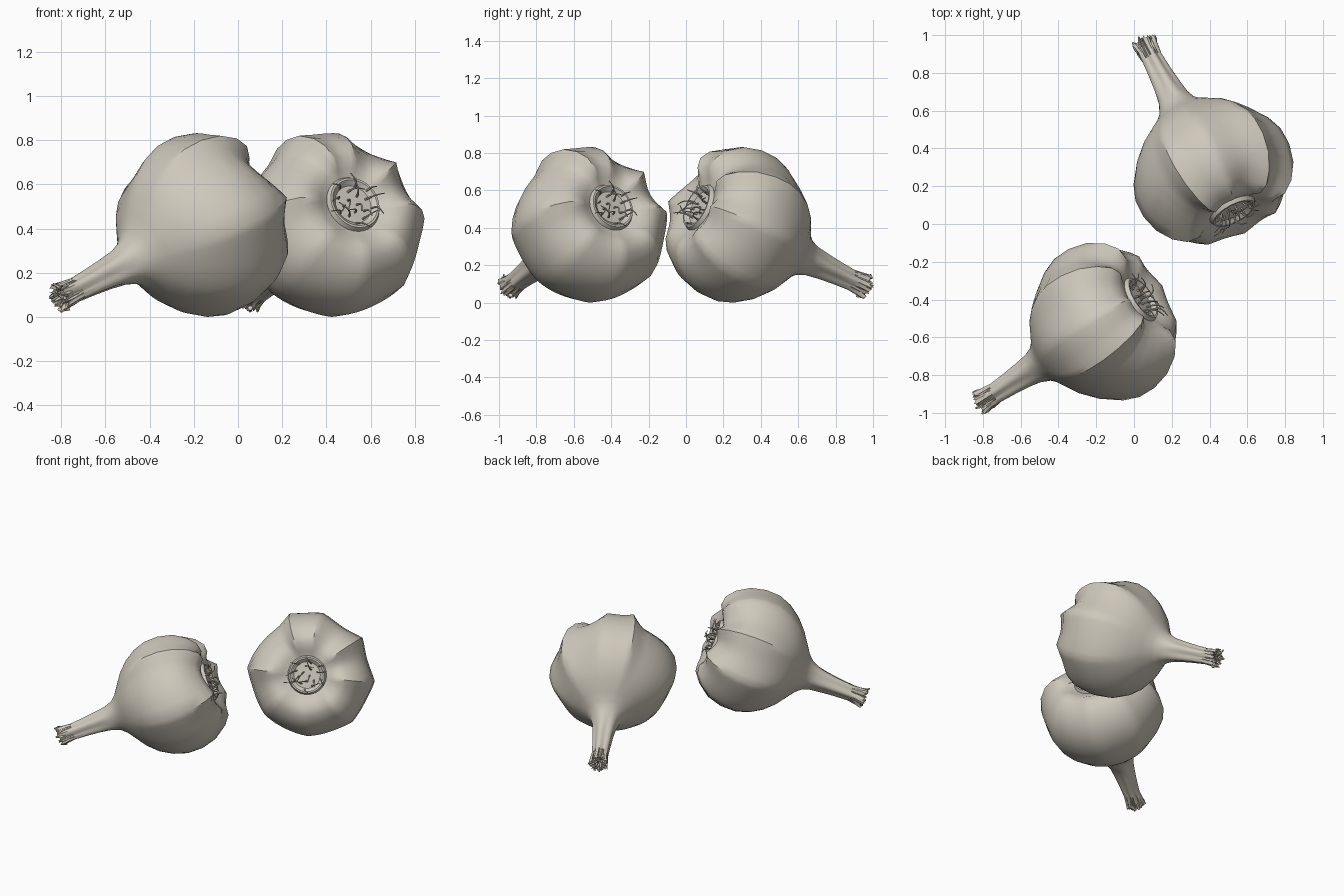
import bpy, bmesh, random
from math import sin, cos, pi, radians
from mathutils import Vector, Matrix

random.seed(4)
cube = bpy.data.objects.get("Cube")
if cube:
    bpy.data.objects.remove(cube)

skin = bpy.data.materials.new("papery_skin")
COLOUR = (0.62, 0.58, 0.50, 1)
skin.use_nodes = True
skin.diffuse_color = COLOUR
skin.node_tree.nodes["Principled BSDF"].inputs["Base Color"].default_value = COLOUR

# Lobes around the bulb: angle in degrees and radius, ridge and valley in turn
LOBES = [(-90, 1.0), (-68, .98), (-47, 1.02), (-25, .98), (-4, 1.03), (18, .93),
         (38, 1.01), (59, .91), (82, 1.0), (97, .99), (112, 1.03), (130, .92),
         (177, 1.03), (200, .96), (224, .99), (247, .97), (270, 1.0)]
# Profile along the axis: distance from the root plate, radius
PROFILE = [(.02, .04), (.02, .09), (.0, .112), (.0, .122), (.022, .132), (.005, .17),
           (-.02, .22), (-.01, .28), (.04, .342), (.12, .395), (.22, .42), (.32, .418),
           (.41, .388), (.49, .338), (.56, .27), (.615, .195), (.655, .14), (.695, .105),
           (.75, .083), (.83, .069), (.92, .06), (1.01, .054), (1.07, .056), (1.11, .062)]
STEPS = 4


def smooth(a, b, x):
    x = min(max((x - a) / (b - a), 0), 1)
    return x * x * (3 - 2 * x)


def lobe_ring():
    """Angles and radius factors, sharp on ridges and round in valleys."""
    ring = []
    for i in range(len(LOBES) - 1):
        (a0, f0), (a1, f1) = LOBES[i], LOBES[i + 1]
        for k in range(STEPS):
            s = k / STEPS
            e = sin(s * pi / 2) if i % 2 == 0 else 1 - cos(s * pi / 2)
            ring.append((radians(a0 + (a1 - a0) * s), f0 + (f1 - f0) * e))
    return ring


def finish(bm, name):
    bmesh.ops.recalc_face_normals(bm, faces=bm.faces)
    mesh = bpy.data.meshes.new(name)
    bm.to_mesh(mesh)
    bm.free()
    mesh.materials.append(skin)
    return mesh


# Bulb and stem as one lofted skin
def make_bulb():
    bm = bmesh.new()
    ring = lobe_ring()
    rows = []
    for t, r in PROFILE:
        amp = smooth(.13, .26, r) if t < .2 else 1 - smooth(.35, .68, t)
        flute = .09 * smooth(.68, .85, t)
        row = []
        for ang, f in ring:
            dent = (1 - f) * amp
            rr = r * (1 - dent) * (1 + flute * cos(5 * ang))
            tt = t + .5 * dent * (1 - smooth(.0, .2, t))
            if t > 1.05:
                rr *= random.uniform(.85, 1.12)
                tt += random.uniform(-.012, .015)
            row.append(bm.verts.new((rr * cos(ang), rr * sin(ang), -tt)))
        rows.append(row)
    # Hollow cut end of the stem
    rows.append([bm.verts.new((v.co.x * .55, v.co.y * .55, -1.085)) for v in rows[-1]])
    n = len(ring)
    for a, b in zip(rows, rows[1:]):
        for i in range(n):
            j = (i + 1) % n
            bm.faces.new((a[i], a[j], b[j], b[i]))
    bm.faces.new(rows[0])
    bm.faces.new(rows[-1])
    return finish(bm, "bulb")


# Dry shreds at the cut end of the stem
def make_shreds():
    bm = bmesh.new()
    for i in range(16):
        ang = i * 2.4
        rad = random.uniform(.015, .058)
        base = Vector((rad * cos(ang), rad * sin(ang), -1.105))
        lean = Vector((cos(ang) * .5, sin(ang) * .5, -1)) + Vector(
            random.uniform(-.6, .6) for _ in range(3))
        mat = Matrix.Translation(base) @ lean.to_track_quat('Z', 'Y').to_matrix().to_4x4()
        bmesh.ops.create_cone(bm, cap_ends=True, segments=5, radius1=.012, radius2=.005,
                              depth=random.uniform(.03, .06), matrix=mat)
    return finish(bm, "stem_shreds")


# Curled rootlets on the root plate
def make_rootlets():
    curve = bpy.data.curves.new("rootlets", 'CURVE')
    curve.dimensions = '3D'
    curve.bevel_depth = .0045
    curve.bevel_resolution = 1
    curve.resolution_u = 4
    for i in range(17):
        ang = i * 2.4
        rad = .1 * ((i + .5) / 17) ** .5
        p = Vector((rad * cos(ang), rad * sin(ang), -.03))
        turn = ang + random.uniform(-1.6, 1.6)
        side = Vector((cos(turn), sin(turn), 0))
        bend = Vector((-side.y, side.x, 0)) * random.uniform(-.04, .04)
        size = random.uniform(.5, 1)
        path = [p, p + Vector((0, 0, .04)) + side * .008,
                p + Vector((0, 0, .04 + .03 * size)) + side * .04 * size + bend * .4,
                p + Vector((0, 0, .03 + .04 * size)) + side * .08 * size + bend]
        spline = curve.splines.new('NURBS')
        spline.points.add(len(path) - 1)
        spline.use_endpoint_u = True
        spline.order_u = 3
        for k, (pt, co) in enumerate(zip(spline.points, path)):
            pt.co = (*co, 1)
            pt.radius = 1.25 - .25 * k
    temp = bpy.data.objects.new("rootlet_helper", curve)
    mesh = bpy.data.meshes.new_from_object(temp)
    bpy.data.objects.remove(temp)
    mesh.materials.clear()
    mesh.materials.append(skin)
    return mesh


def lying(root, azimuth, elevation=23):
    """Frame at the root plate, its z axis pointing out of the root."""
    az, el = radians(azimuth), radians(elevation)
    r = Vector((-sin(az), cos(az), 0))
    u = Vector((cos(az) * cos(el), sin(az) * cos(el), sin(el)))
    mat = Matrix((r, u.cross(r), u)).transposed().to_4x4()
    mat.translation = root
    return mat


meshes = {"bulb": make_bulb(), "stem_shreds": make_shreds(), "rootlets": make_rootlets()}
places = {"front": lying((.05, -.39, .52), 33), "back": lying((.53, .055, .52), -62)}
for place, mat in places.items():
    # Rest the lowest point on the floor
    mat.translation.z -= min((mat @ v.co).z for v in meshes["bulb"].vertices)
    for part, mesh in meshes.items():
        ob = bpy.data.objects.new(place + "_" + part, mesh)
        bpy.context.collection.objects.link(ob)
        ob.matrix_world = mat
        bpy.ops.object.select_all(action='DESELECT')
        ob.select_set(True)
        bpy.context.view_layer.objects.active = ob
        if place == "front":
            bpy.ops.object.shade_smooth_by_angle(angle=radians(40))
